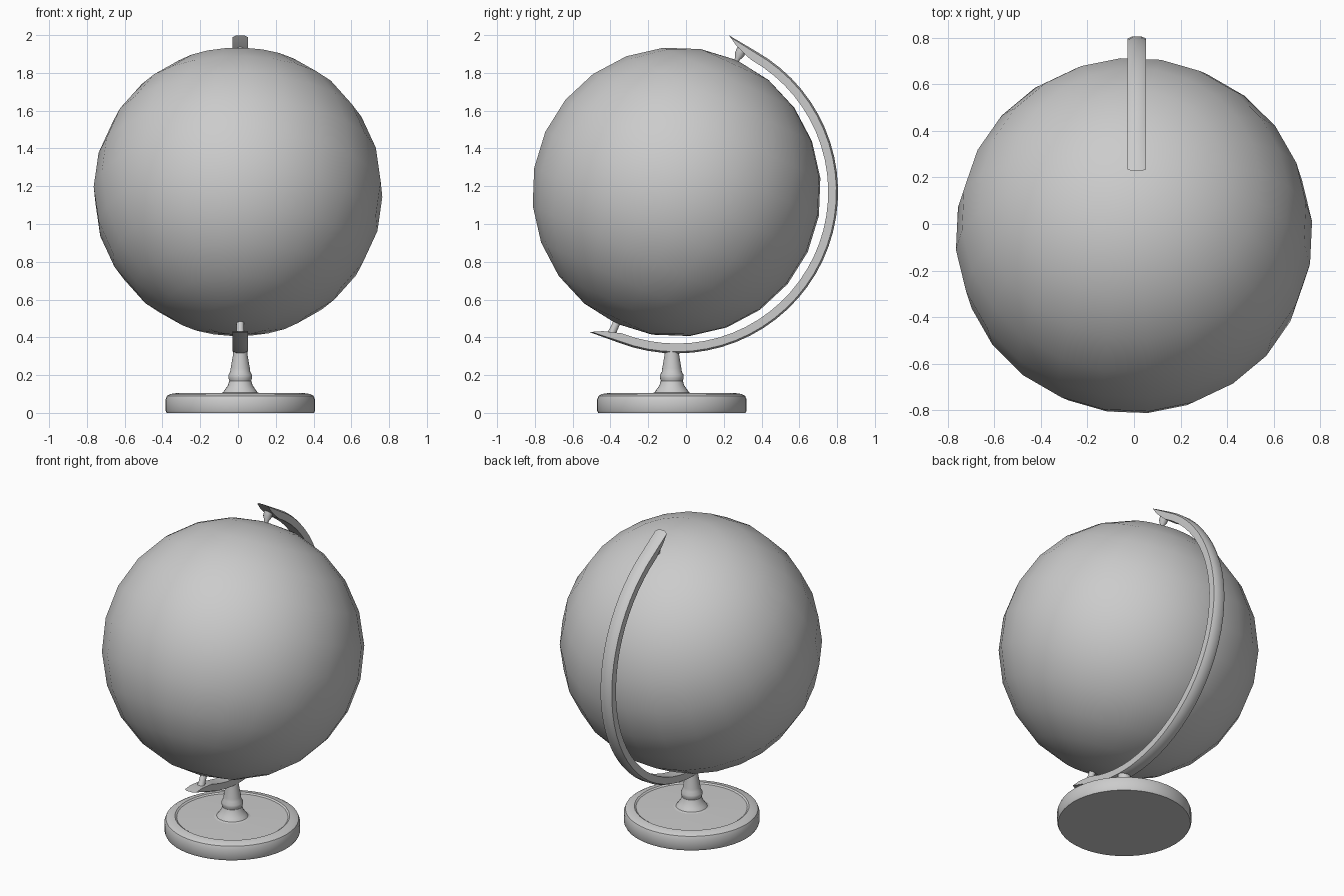
import bpy, bmesh
from math import radians, sin, cos, pi
from mathutils import Vector, Matrix

if "Cube" in bpy.data.objects:
    bpy.data.objects.remove(bpy.data.objects["Cube"])

CENTRE = Vector((0.0, -0.05, 1.17))   # globe centre
AX = 0.012                            # x of stand and arm
TILT = radians(24.6)
AXIS = Vector((0, sin(TILT), cos(TILT)))


def finish(name, bm, angle=35):
    bmesh.ops.recalc_face_normals(bm, faces=bm.faces)
    me = bpy.data.meshes.new(name)
    bm.to_mesh(me)
    bm.free()
    ob = bpy.data.objects.new(name, me)
    bpy.context.collection.objects.link(ob)
    bpy.ops.object.select_all(action='DESELECT')
    ob.select_set(True)
    bpy.context.view_layer.objects.active = ob
    bpy.ops.object.shade_smooth_by_angle(angle=radians(angle))
    return ob


def lathe(name, profile, matrix, segs, angle=35):
    """Spin (radius, height) points around local z, capping both ends."""
    bm = bmesh.new()
    rings = [[bm.verts.new(matrix @ Vector((r * cos(2 * pi * i / segs),
                                            r * sin(2 * pi * i / segs), z)))
              for i in range(segs)] for r, z in profile]
    for a, b in zip(rings, rings[1:]):
        for i in range(segs):
            j = (i + 1) % segs
            bm.faces.new((a[i], a[j], b[j], b[i]))
    bm.faces.new(rings[0])
    bm.faces.new(rings[-1])
    return finish(name, bm, angle)


# globe: low-sided smooth sphere, tilted on its axis
bm = bmesh.new()
bmesh.ops.create_uvsphere(bm, u_segments=24, v_segments=12, radius=0.767)
bm.transform(Matrix.Translation(CENTRE) @ Matrix.Rotation(-TILT, 4, 'X')
             @ Matrix.Rotation(radians(5), 4, 'Z'))
finish("globe", bm)

# round base and turned stem
stand = Matrix.Translation((AX, -0.075, 0))
lathe("base", [(0.39, 0), (0.396, 0.012), (0.396, 0.07), (0.388, 0.09),
               (0.37, 0.1), (0.335, 0.105), (0.325, 0.098), (0.08, 0.105)], stand, 48)
lathe("stem", [(0.13, 0.098), (0.092, 0.108), (0.08, 0.125), (0.066, 0.145),
               (0.058, 0.17), (0.063, 0.185), (0.063, 0.2), (0.053, 0.218),
               (0.051, 0.235), (0.038, 0.31), (0.036, 0.35)], stand, 24)

# curved arm: domed strip swept around the globe, ends running out straight
R_OUT, MID, ARC, END, STEPS = 0.855, -25.2, 86.0, 96.7, 32
section = [(-0.04, 0.803), (-0.04, 0.846), (-0.02, 0.855),
           (0.02, 0.855), (0.04, 0.846), (0.04, 0.803)]


def arm_point(x, r, deg):
    t = radians(MID + deg)
    return Vector((AX + x, CENTRE.y + r * cos(t), CENTRE.z + r * sin(t)))


def end_row(side):
    row = []
    for x, r in section:
        k = (R_OUT - r) / 0.052
        row.append(arm_point(x, 0.874 - 0.04 * k, side * (END - 4 * k)))
    return row


rows = [end_row(-1)]
for i in range(STEPS + 1):
    deg = -ARC + 2 * ARC * i / STEPS
    rows.append([arm_point(x, r, deg) for x, r in section])
rows.append(end_row(1))
bm = bmesh.new()
rows = [[bm.verts.new(p) for p in row] for row in rows]
n = len(section)
for a, b in zip(rows, rows[1:]):
    for i in range(n):
        bm.faces.new((a[i], a[(i + 1) % n], b[(i + 1) % n], b[i]))
bm.faces.new(rows[0])
bm.faces.new(rows[-1])
finish("arm", bm)

# pivot pins between arm and globe poles
for name, sign, profile in (
        ("top_pin", 1, [(0.012, 0.74), (0.014, 0.775), (0.026, 0.8), (0.026, 0.835)]),
        ("bottom_pin", -1, [(0.014, 0.74), (0.02, 0.765), (0.02, 0.8), (0.024, 0.83)])):
    rot = (AXIS * sign).to_track_quat('Z', 'Y').to_matrix().to_4x4()
    place = Matrix.Translation((AX, CENTRE.y, CENTRE.z)) @ rot
    lathe(name, profile, place, 12)
